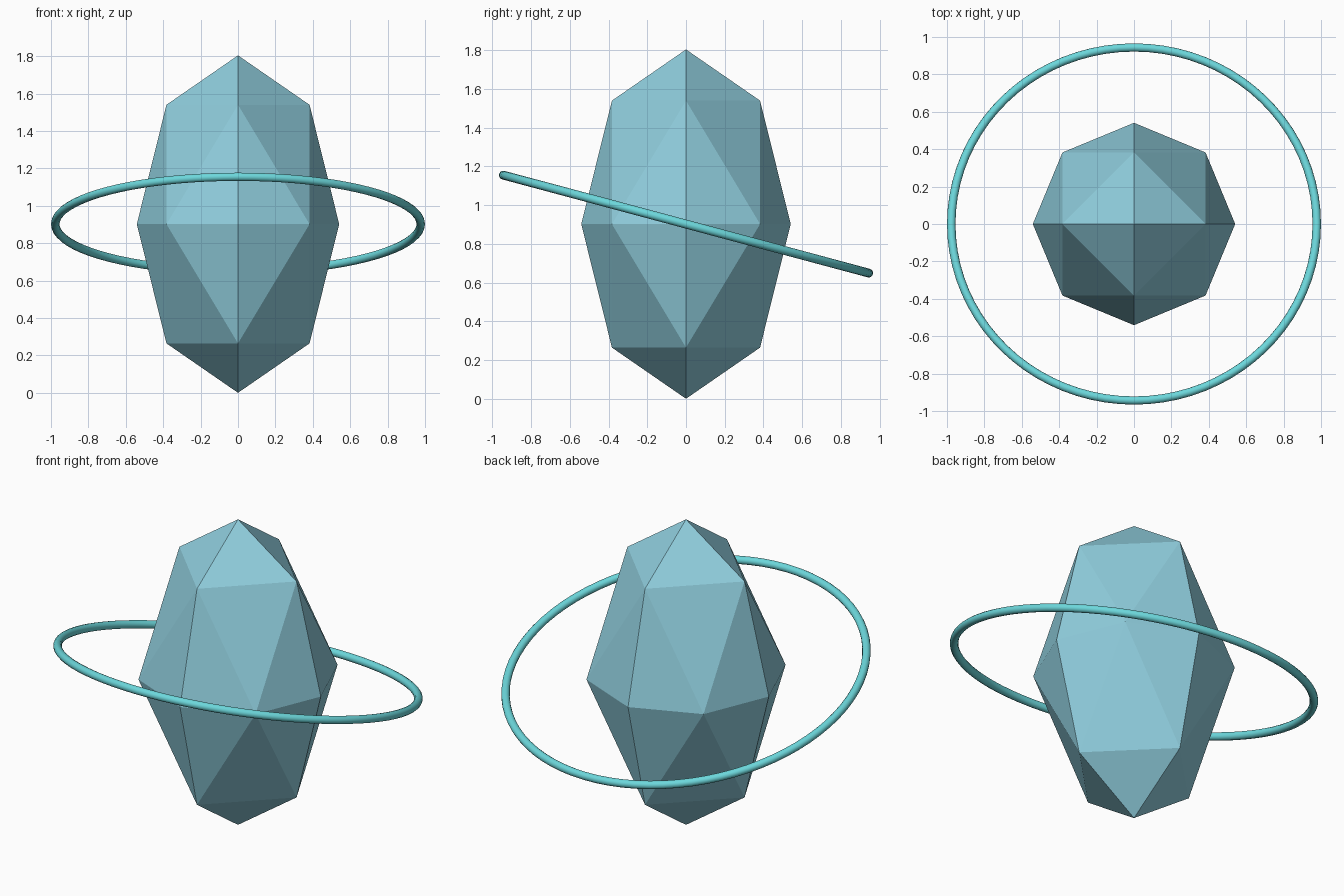
import bpy, bmesh, math
from itertools import product
from mathutils import Vector

cube = bpy.data.objects.get("Cube")
if cube:
    bpy.data.objects.remove(cube, do_unlink=True)

RADIUS, HALF_HEIGHT = 0.541, 0.902
RING_RADIUS, TUBE_RADIUS, TILT = 0.977, 0.0226, -15


def make_material(name, rgb):
    mat = bpy.data.materials.new(name)
    mat.use_nodes = True
    mat.diffuse_color = (*rgb, 1)
    mat.node_tree.nodes["Principled BSDF"].inputs["Base Color"].default_value = (*rgb, 1)
    return mat


# Faceted crystal: hull of the axis and edge-middle points of an octahedron,
# pushed out to a sphere and stretched upward
bm = bmesh.new()
for p in product((-1, 0, 1), repeat=3):
    if sum(map(abs, p)) in (1, 2):
        d = Vector(p).normalized()
        bm.verts.new((d.x * RADIUS, d.y * RADIUS, d.z * HALF_HEIGHT))
bmesh.ops.convex_hull(bm, input=bm.verts[:])
bmesh.ops.recalc_face_normals(bm, faces=bm.faces[:])
mesh = bpy.data.meshes.new("crystal")
bm.to_mesh(mesh)
bm.free()
mesh.materials.append(make_material("pale ice blue", (0.28, 0.62, 0.73)))
crystal = bpy.data.objects.new("crystal", mesh)
crystal.location.z = HALF_HEIGHT
bpy.context.collection.objects.link(crystal)

# Thin orbiting ring, raised at the front
bpy.ops.mesh.primitive_torus_add(
    major_radius=RING_RADIUS, minor_radius=TUBE_RADIUS,
    major_segments=80, minor_segments=12,
    location=(0, 0, HALF_HEIGHT), rotation=(math.radians(TILT), 0, 0))
ring = bpy.context.object
ring.name = "orbit_ring"
ring.data.materials.append(make_material("bright aqua", (0.15, 0.68, 0.71)))
bpy.ops.object.shade_smooth()
